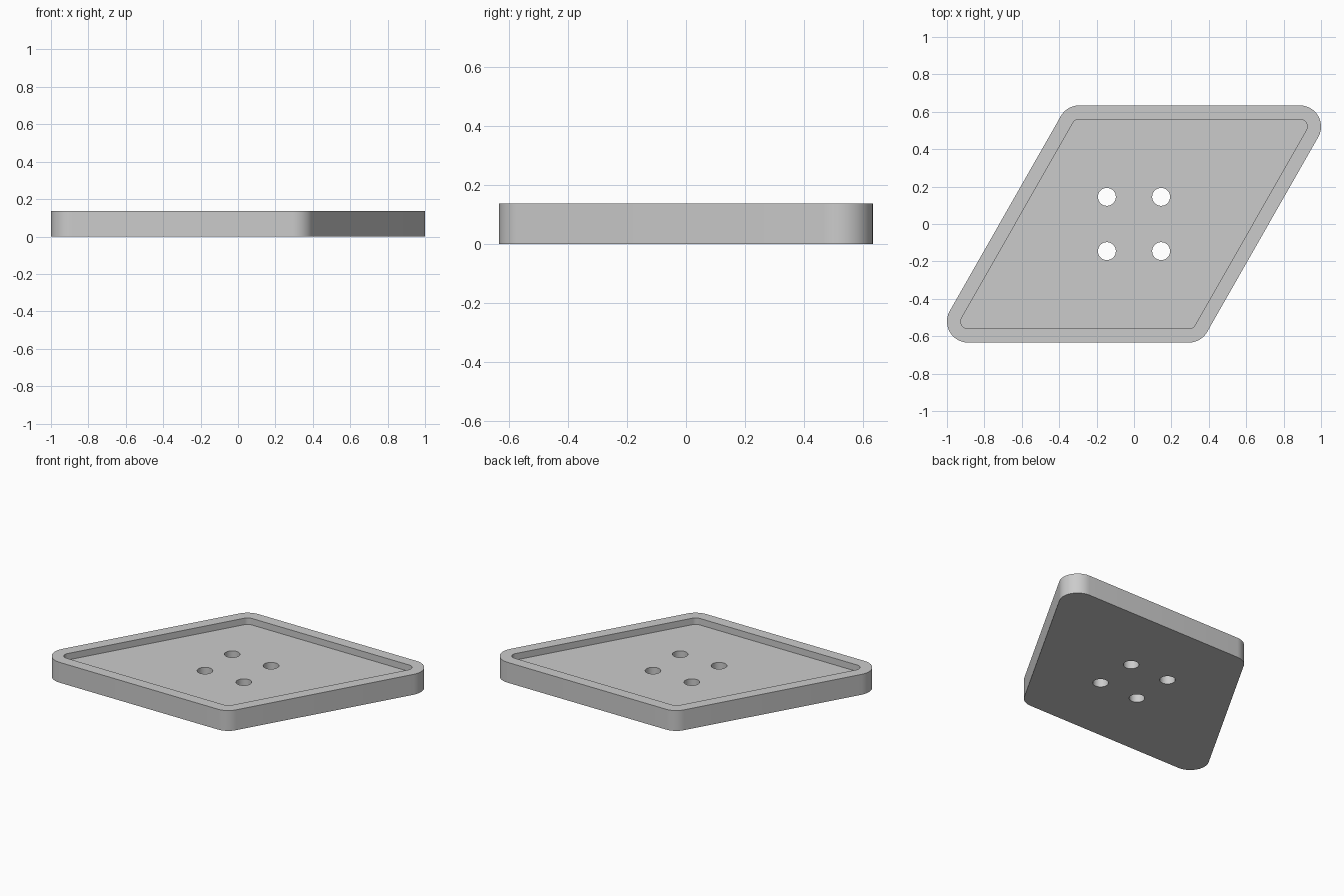
import bpy, bmesh, math

old = bpy.data.objects.get("Cube")
if old:
    bpy.data.objects.remove(old, do_unlink=True)

HEIGHT, FLOOR = 0.137, 0.093
RADIUS, RIM = 0.113, 0.074
ACUTE, OBTUSE, SIDE_Y = 0.887, 0.293, 0.521   # corner arc centres
HOLE_POS, HOLE_R = 0.145, 0.048
ARC_STEPS, HOLE_STEPS = 12, 32

bm = bmesh.new()


def arc(cx, cy, r, start, end, steps):
    return [(cx + r * math.cos(start + (end - start) * i / steps),
             cy + r * math.sin(start + (end - start) * i / steps))
            for i in range(steps + 1)]


def rounded_rhombus(r):
    slant = math.atan2(2 * SIDE_Y, ACUTE - OBTUSE)
    left = slant + math.pi / 2          # outward direction of the left side
    down = 1.5 * math.pi
    half = (arc(-ACUTE, -SIDE_Y, r, left, down, ARC_STEPS)
            + arc(OBTUSE, -SIDE_Y, r, down, left + math.pi, ARC_STEPS))
    return half + [(-x, -y) for x, y in half]


def ring(points, z):
    verts = [bm.verts.new((x, y, z)) for x, y in points]
    for a, b in zip(verts, verts[1:] + verts[:1]):
        bm.edges.new((a, b))
    return verts


def bridge(a, b):
    n = len(a)
    for i in range(n):
        j = (i + 1) % n
        bm.faces.new((a[i], a[j], b[j], b[i]))


def fill(rings):
    edges = [bm.edges.get((a, b)) for r in rings for a, b in zip(r, r[1:] + r[:1])]
    bmesh.ops.triangle_fill(bm, edges=edges, use_beauty=True, use_dissolve=False)


# Outer wall, flat rim and inner wall
outer, inner = rounded_rhombus(RADIUS), rounded_rhombus(RADIUS - RIM)
base = ring(outer, 0)
rim_out = ring(outer, HEIGHT)
rim_in = ring(inner, HEIGHT)
recess = ring(inner, FLOOR)
for a, b in ((base, rim_out), (rim_out, rim_in), (rim_in, recess)):
    bridge(a, b)

# Four through holes
low_holes, high_holes = [], []
for sx in (-1, 1):
    for sy in (-1, 1):
        circle = arc(sx * HOLE_POS, sy * HOLE_POS, HOLE_R, 0, 2 * math.pi, HOLE_STEPS)[:-1]
        low_holes.append(ring(circle, 0))
        high_holes.append(ring(circle, FLOOR))
        bridge(low_holes[-1], high_holes[-1])

# Underside and recessed floor
fill([base] + low_holes)
fill([recess] + high_holes)
bmesh.ops.recalc_face_normals(bm, faces=bm.faces)

mesh = bpy.data.meshes.new("button")
bm.to_mesh(mesh)
bm.free()
button = bpy.data.objects.new("button", mesh)
bpy.context.collection.objects.link(button)

# Single grey material
grey = bpy.data.materials.new("light grey")
grey.use_nodes = True
color = (0.6, 0.6, 0.6, 1)
grey.diffuse_color = color
grey.node_tree.nodes["Principled BSDF"].inputs["Base Color"].default_value = color
mesh.materials.append(grey)

bpy.ops.object.select_all(action='DESELECT')
button.select_set(True)
bpy.context.view_layer.objects.active = button
bpy.ops.object.shade_smooth_by_angle(angle=math.radians(30))
